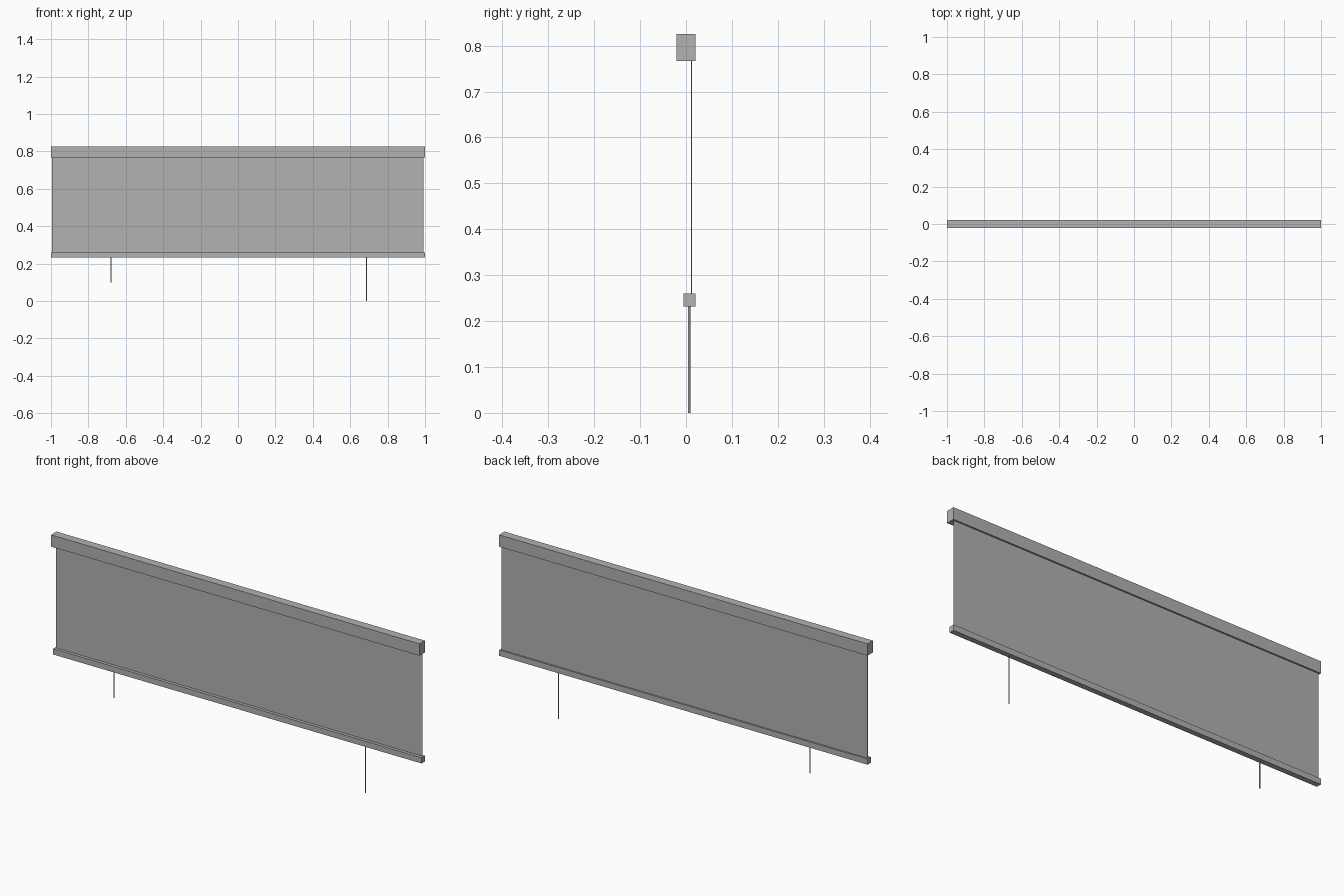
import bpy
import bmesh
from mathutils import Matrix, Vector

cube = bpy.data.objects.get("Cube")
if cube:
    bpy.data.objects.remove(cube, do_unlink=True)

# One grey for the whole blind
grey = bpy.data.materials.new("neutral grey")
GREY = (0.445, 0.445, 0.445, 1)
grey.use_nodes = True
grey.diffuse_color = GREY
grey.node_tree.nodes["Principled BSDF"].inputs["Base Color"].default_value = GREY


def add_part(name, bm):
    mesh = bpy.data.meshes.new(name)
    bm.to_mesh(mesh)
    bm.free()
    mesh.materials.append(grey)
    obj = bpy.data.objects.new(name, mesh)
    bpy.context.collection.objects.link(obj)
    return obj


def box(name, low, high):
    low, high = Vector(low), Vector(high)
    bm = bmesh.new()
    place = Matrix.Translation((low + high) / 2) @ Matrix.Diagonal((*(high - low), 1))
    bmesh.ops.create_cube(bm, size=1, matrix=place)
    return add_part(name, bm)


def cord(name, x, bottom, top, radius=0.0025):
    bm = bmesh.new()
    place = Matrix.Translation((x, 0.007, (bottom + top) / 2))
    bmesh.ops.create_cone(bm, cap_ends=True, segments=12, radius1=radius,
                          radius2=radius, depth=top - bottom, matrix=place)
    obj = add_part(name, bm)
    for face in obj.data.polygons:
        face.use_smooth = len(face.vertices) == 4
    return obj


# Housing along the top, bar along the bottom
box("top_housing", (-1, -0.021, 0.767), (1, 0.021, 0.825))
box("bottom_bar", (-1, -0.005, 0.232), (1, 0.021, 0.260))

# Thin sheet stretched between them
box("screen_sheet", (-0.995, 0.0105, 0.260), (0.993, 0.013, 0.767))

# Hanging pulls, the left one longer
cord("right_pull_cord", -0.679, 0.1, 0.232)
cord("left_pull_cord", 0.687, 0, 0.232)
